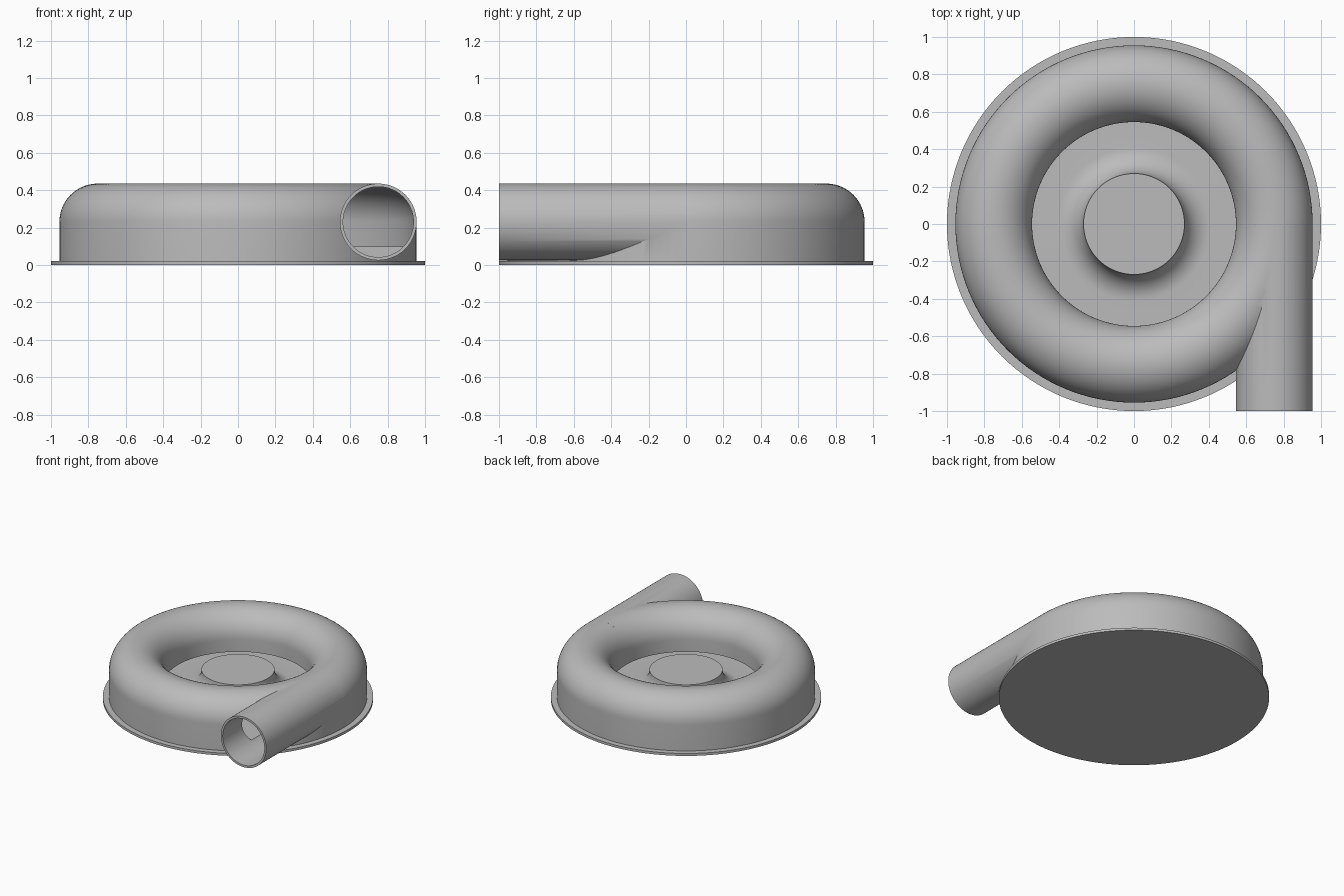
import bpy, bmesh, math
from mathutils import Matrix

cube = bpy.data.objects.get("Cube")
if cube:
    bpy.data.objects.remove(cube, do_unlink=True)

grey = bpy.data.materials.new("plain grey")
grey.use_nodes = True
colour = (0.5, 0.5, 0.5, 1)
grey.diffuse_color = colour
grey.node_tree.nodes["Principled BSDF"].inputs["Base Color"].default_value = colour

SEG = 128
RING, TUBE, AXIS_Z = 0.75, 0.205, 0.23   # scroll centre radius, tube radius, height
BORE = 0.188
FLOOR, LIP = 0.10, 0.13


def arc(cx, cz, r, start, end, n):
    return [(cx + r * math.cos(math.radians(start + (end - start) * i / n)),
             cz + r * math.sin(math.radians(start + (end - start) * i / n)))
            for i in range(n + 1)]


def make_object(name, bm):
    bmesh.ops.recalc_face_normals(bm, faces=bm.faces)
    mesh = bpy.data.meshes.new(name)
    bm.to_mesh(mesh)
    bm.free()
    mesh.materials.append(grey)
    obj = bpy.data.objects.new(name, mesh)
    bpy.context.collection.objects.link(obj)
    return obj


def lathe(name, profile, closed=False):
    """Revolve a profile of (radius, height) points about z."""
    bm = bmesh.new()
    verts = [bm.verts.new((r, 0, z)) for r, z in profile]
    pairs = list(zip(verts, verts[1:]))
    if closed:
        pairs.append((verts[-1], verts[0]))
    edges = [bm.edges.new(p) for p in pairs]
    bmesh.ops.spin(bm, geom=verts + edges, axis=(0, 0, 1), cent=(0, 0, 0),
                   angle=math.tau, steps=SEG, use_duplicate=False)
    bmesh.ops.remove_doubles(bm, verts=bm.verts, dist=1e-5)
    return make_object(name, bm)


def pipe(name, radius, front, back):
    """Solid cylinder along y at the outlet position."""
    bm = bmesh.new()
    place = (Matrix.Translation((RING, (front + back) / 2, AXIS_Z))
             @ Matrix.Rotation(math.pi / 2, 4, 'X'))
    bmesh.ops.create_cone(bm, cap_ends=True, segments=96, radius1=radius,
                          radius2=radius, depth=back - front, matrix=place)
    return make_object(name, bm)


def boolean(target, tool, operation):
    mod = target.modifiers.new(operation.title(), 'BOOLEAN')
    mod.operation = operation
    mod.solver = 'EXACT'
    mod.object = tool
    bpy.context.view_layer.objects.active = target
    bpy.ops.object.modifier_apply(modifier=mod.name)
    bpy.data.objects.remove(tool, do_unlink=True)


def smooth(obj):
    bpy.ops.object.select_all(action='DESELECT')
    obj.select_set(True)
    bpy.context.view_layer.objects.active = obj
    bpy.ops.object.shade_smooth_by_angle(angle=math.radians(30))


# Flanged base plate
smooth(lathe("base_plate", [(0, 0), (1, 0), (1, 0.02), (0, 0.02)]))

# Scroll housing with the flared hub in its middle
hub_r, hub_top = 0.27, 0.24
flare = hub_top - FLOOR
profile = [(0, 0.018), (RING + TUBE, 0.018)]
profile += arc(RING, AXIS_Z, TUBE, 0, 180, 32)
profile += [(RING - TUBE, FLOOR)]
profile += arc(hub_r + flare, hub_top, flare, 270, 180, 14)
profile += [(0, hub_top)]
housing = lathe("scroll_housing", profile)

# Tangential outlet pipe
boolean(housing, pipe("outlet_pipe", TUBE, -1, 0), 'UNION')

# Hollow scroll, open to the middle under its inner lip
cavity = [(RING + BORE, FLOOR)] + arc(RING, AXIS_Z, BORE, 0, 180, 32)
cavity += [(RING - BORE, LIP), (0.53, LIP), (0.53, FLOOR - 0.002), (RING + BORE, FLOOR - 0.002)]
boolean(housing, lathe("scroll_cavity", cavity[1:], closed=True), 'DIFFERENCE')

# Outlet bore
boolean(housing, pipe("outlet_bore", BORE, -1.1, 0), 'DIFFERENCE')
smooth(housing)
